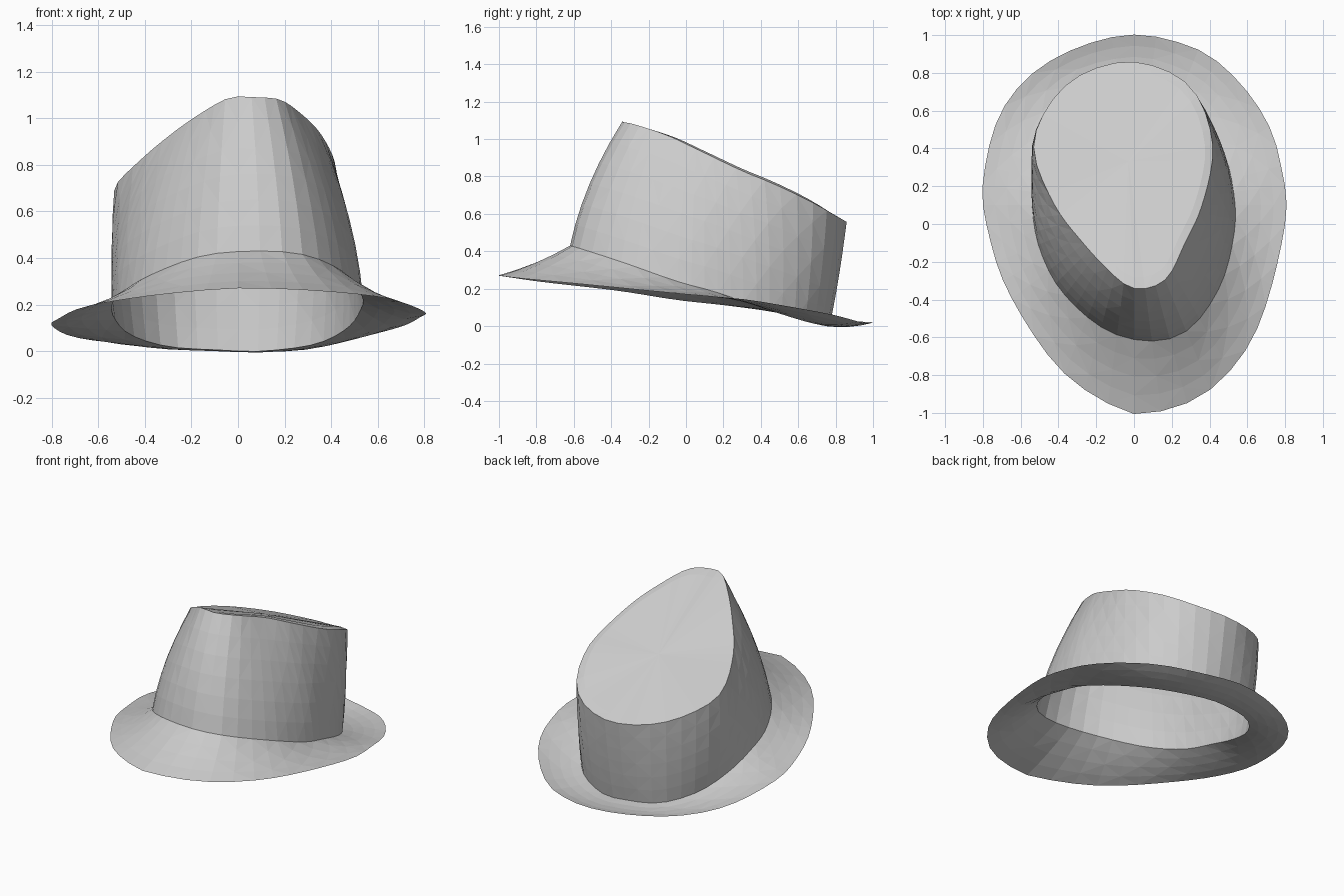
import bpy, bmesh, math
from mathutils import Vector

SEGMENTS = 48
CENTRE = Vector((0, 0.1, 0))

default_cube = bpy.data.objects.get("Cube")
if default_cube:
    bpy.data.objects.remove(default_cube, do_unlink=True)

felt = bpy.data.materials.new("grey felt")
felt.use_nodes = True
felt.diffuse_color = (0.6, 0.6, 0.6, 1)
felt.node_tree.nodes["Principled BSDF"].inputs["Base Color"].default_value = felt.diffuse_color


def catmull(a, b, c, d, t):
    return 0.5 * (2 * b + (c - a) * t + (2 * a - 5 * b + 4 * c - d) * t * t
                  + (3 * b - a - 3 * c + d) * t ** 3)


def turn(point):
    """Angle around the hat, counted from the front."""
    return math.atan2(point.x - CENTRE.x, CENTRE.y - point.y) % math.tau


def closed_ring(controls):
    """Smooth closed curve resampled at even angles around the hat."""
    points = [Vector(p) for p in controls]
    count, steps = len(points), 16
    dense = []
    for i in range(count):
        four = [points[(i + k) % count] for k in (-1, 0, 1, 2)]
        dense += [catmull(*four, s / steps) for s in range(steps)]
    dense.sort(key=turn)
    samples = [(turn(p), p) for p in dense]
    samples = ([(samples[-1][0] - math.tau, samples[-1][1])] + samples
               + [(samples[0][0] + math.tau, samples[0][1])])
    ring = []
    for i in range(SEGMENTS):
        angle = math.tau * i / SEGMENTS
        for (a, p), (b, q) in zip(samples, samples[1:]):
            if a <= angle <= b:
                ring.append(p.lerp(q, (angle - a) / max(b - a, 1e-6)))
                break
    return ring


def between(lower, upper, t, push, lift=0.0):
    """Ring between two others, pushed outward and lifted."""
    result = []
    arc = 4 * t * (1 - t)
    for a, b in zip(lower, upper):
        p = a.lerp(b, t)
        outward = Vector((p.x, p.y - CENTRE.y, 0)).normalized()
        p += outward * push(p) * arc
        p.z += lift * arc
        result.append(p)
    return result


def loft(name, rings, tip=None):
    """Triangulated skin over a row of rings, with an optional closing point."""
    bm = bmesh.new()
    rows = [[bm.verts.new(p) for p in ring] for ring in rings]
    for r, (low, high) in enumerate(zip(rows, rows[1:])):
        for i in range(SEGMENTS):
            j = (i + 1) % SEGMENTS
            a, b, c, d = low[i], low[j], high[j], high[i]
            if (i + r) % 2:
                bm.faces.new((a, b, c))
                bm.faces.new((a, c, d))
            else:
                bm.faces.new((a, b, d))
                bm.faces.new((b, c, d))
    if tip is not None:
        top = bm.verts.new(tip)
        for i in range(SEGMENTS):
            bm.faces.new((rows[-1][i], rows[-1][(i + 1) % SEGMENTS], top))
    mesh = bpy.data.meshes.new(name)
    bm.to_mesh(mesh)
    bm.free()
    mesh.materials.append(felt)
    obj = bpy.data.objects.new(name, mesh)
    bpy.context.collection.objects.link(obj)
    return obj


# Outer edge of the brim, counterclockwise from the front
brim_edge = closed_ring([
    (.1, -1, .27), (.4, -.88, .255), (.65, -.56, .225), (.8, 0, .17),
    (.78, .3, .145), (.7, .55, .105), (.52, .79, .06), (.3, .94, .02),
    (-.05, 1, .02), (-.45, .86, .03), (-.7, .6, .06), (-.8, .22, .11),
    (-.77, -.05, .14), (-.66, -.37, .19), (-.4, -.76, .235), (-.1, -.97, .265)])

# Seam where the crown meets the brim
seam = closed_ring([
    (.1, -.62, .43), (.3, -.55, .41), (.46, -.32, .335), (.53, -.05, .24),
    (.53, .15, .185), (.47, .4, .1), (.33, .62, .03), (.1, .75, 0),
    (-.08, .76, .005), (-.3, .7, .02), (-.46, .52, .07), (-.53, .3, .14),
    (-.54, .1, .2), (-.5, -.13, .25), (-.38, -.36, .325), (-.15, -.56, .41)])

# Slanted teardrop edge of the crown top
rim = closed_ring([
    (.07, -.34, 1.09), (.18, -.28, 1.08), (.27, -.1, 1.02), (.35, .07, .94),
    (.41, .3, .83), (.41, .47, .76), (.34, .67, .665), (.2, .8, .59),
    (-.04, .86, .555), (-.3, .78, .575), (-.47, .6, .63), (-.53, .38, .7),
    (-.42, .1, .82), (-.27, -.1, .945), (-.13, -.25, 1.04), (-.03, -.33, 1.09)])


def wall_push(p):
    return 0.035 * min(1, max(0, 1 - p.y))


def no_push(p):
    return 0


# Crown: slightly rounded wall, narrow bevelled rim and smooth top
wall = [between(seam, rim, t / 6, wall_push) for t in range(7)]
middle = Vector((-.03, .33, .8))
bevel = [p.lerp(middle, 0.09) + Vector((0, 0, 0.025 * max(0, p.x + 0.1)))
         for p in rim]
top = [[p.lerp(middle, t) for p in bevel] for t in (0.35, 0.7)]
loft("crown", wall + [bevel] + top, middle)

# Brim: thin flared sheet around the open crown
loft("brim", [between(brim_edge, seam, t / 4, no_push, -0.012) for t in range(5)])
